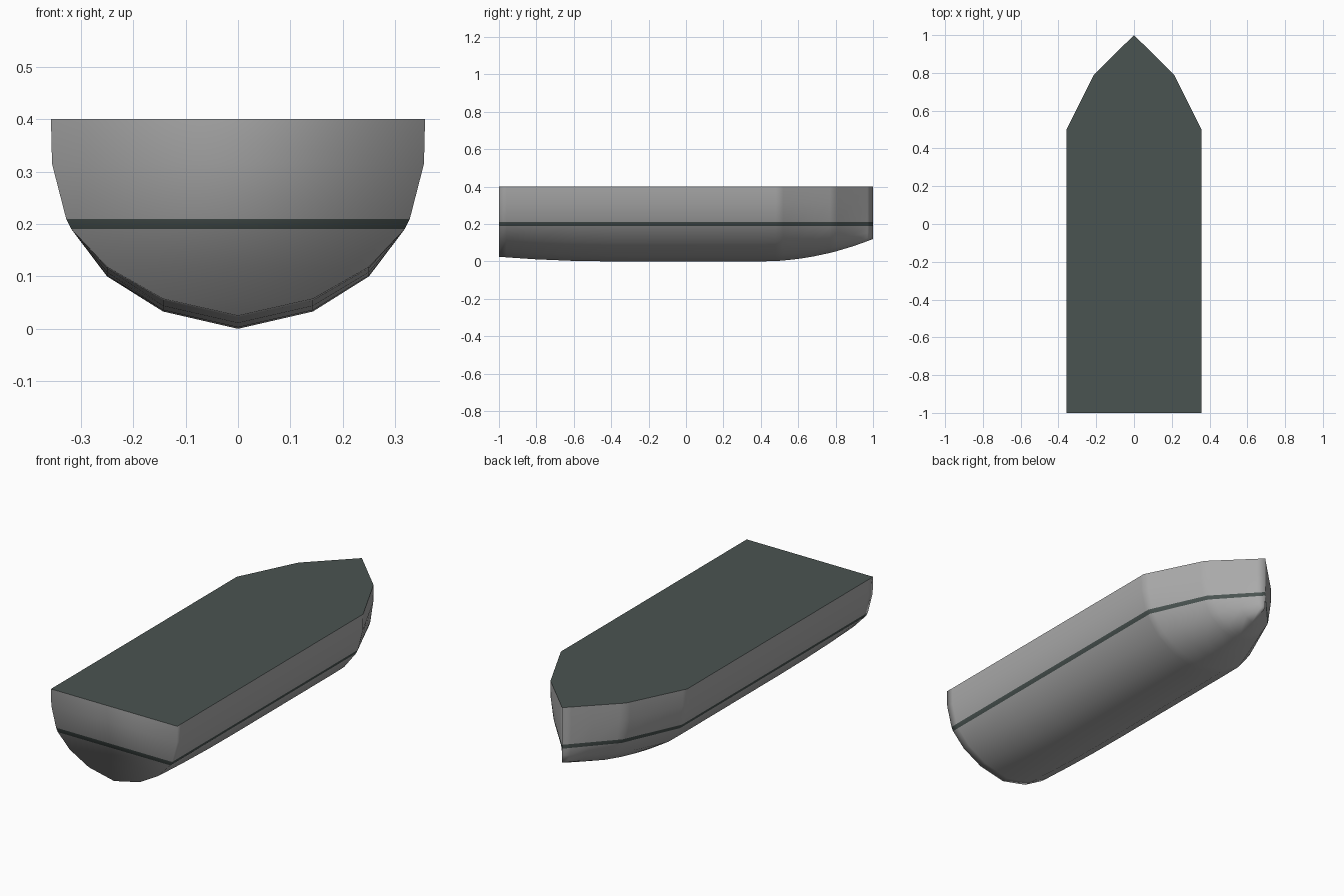
import bpy, bmesh

if "Cube" in bpy.data.objects:
    bpy.data.objects.remove(bpy.data.objects["Cube"])


def material(name, rgb):
    m = bpy.data.materials.new(name)
    m.diffuse_color = (*rgb, 1)
    m.use_nodes = True
    m.node_tree.nodes["Principled BSDF"].inputs["Base Color"].default_value = m.diffuse_color
    return m


grey = material("hull_grey", (0.40, 0.40, 0.40))
dark = material("dark_slate", (0.068, 0.088, 0.083))

# half cross-section amidships, keel to gunwale (x, z)
PROFILE = [(0, 0), (0.143, 0.033), (0.25, 0.10), (0.318, 0.19),
           (0.328, 0.21), (0.355, 0.315), (0.357, 0.40)]
# extra stations beside the corners keep the smooth shading tight there
STATIONS = [-1, -0.96, -0.8, -0.6, -0.4, 0.4, 0.48, 0.5, 0.52, 0.6,
            0.68, 0.77, 0.79, 0.81, 0.9, 0.97, 1]


def width(y):
    """Plan outline: parallel sides, then two straight runs to the stem."""
    if y <= 0.5:
        return 1.0
    if y <= 0.79:
        return 1 - 0.404 * (y - 0.5) / 0.29
    return 0.596 * (1 - y) / 0.21


def lift(y, z):
    """Raise the bottom towards both ends, leaving the sides above alone."""
    if z >= 0.19:
        return z
    if y > 0.4:
        return z + 0.12 * ((y - 0.4) / 0.6) ** 2 * (1 - z / 0.19)
    if y < -0.4:
        return z + 0.025 * ((-0.4 - y) / 0.6) ** 2 * (1 - (z / 0.19) ** 2)
    return z


def finish(bm, name, mats):
    me = bpy.data.meshes.new(name)
    bm.to_mesh(me)
    bm.free()
    for m in mats:
        me.materials.append(m)
    ob = bpy.data.objects.new(name, me)
    bpy.context.collection.objects.link(ob)
    return ob


# hull: lofted shell with flat transom, stripe faces chosen by height
bm = bmesh.new()
section = [(-x, z) for x, z in reversed(PROFILE)] + PROFILE[1:]
rings = [[bm.verts.new((x * width(y), y, lift(y, z))) for x, z in section]
         for y in STATIONS]
n = len(section)
for a, b in zip(rings, rings[1:]):
    for i in range(n - 1):
        bm.faces.new((a[i], a[i + 1], b[i + 1], b[i]))
stern = rings[0]
for i in range(n // 2):
    bm.faces.new(list(dict.fromkeys(
        (stern[i], stern[i + 1], stern[n - 2 - i], stern[n - 1 - i]))))
bmesh.ops.remove_doubles(bm, verts=bm.verts, dist=1e-5)
bmesh.ops.recalc_face_normals(bm, faces=bm.faces)
# an open shell: make sure the transom faces the stern
transom = min(bm.faces, key=lambda f: f.calc_center_median().y)
if transom.normal.y > 0:
    bmesh.ops.reverse_faces(bm, faces=bm.faces)
for f in bm.faces:
    f.smooth = True
    z = [v.co.z for v in f.verts]
    f.material_index = int(min(z) > 0.18 and max(z) < 0.22)
finish(bm, "hull", [grey, dark])

# deck: flat cap following the plan outline
bm = bmesh.new()
half = [(0.357 * width(y), y) for y in (-1, 0.5, 0.79)]
outline = half + [(0, 1)] + [(-x, y) for x, y in reversed(half)]
bm.faces.new([bm.verts.new((x, y, 0.40)) for x, y in outline])
finish(bm, "deck", [dark])
